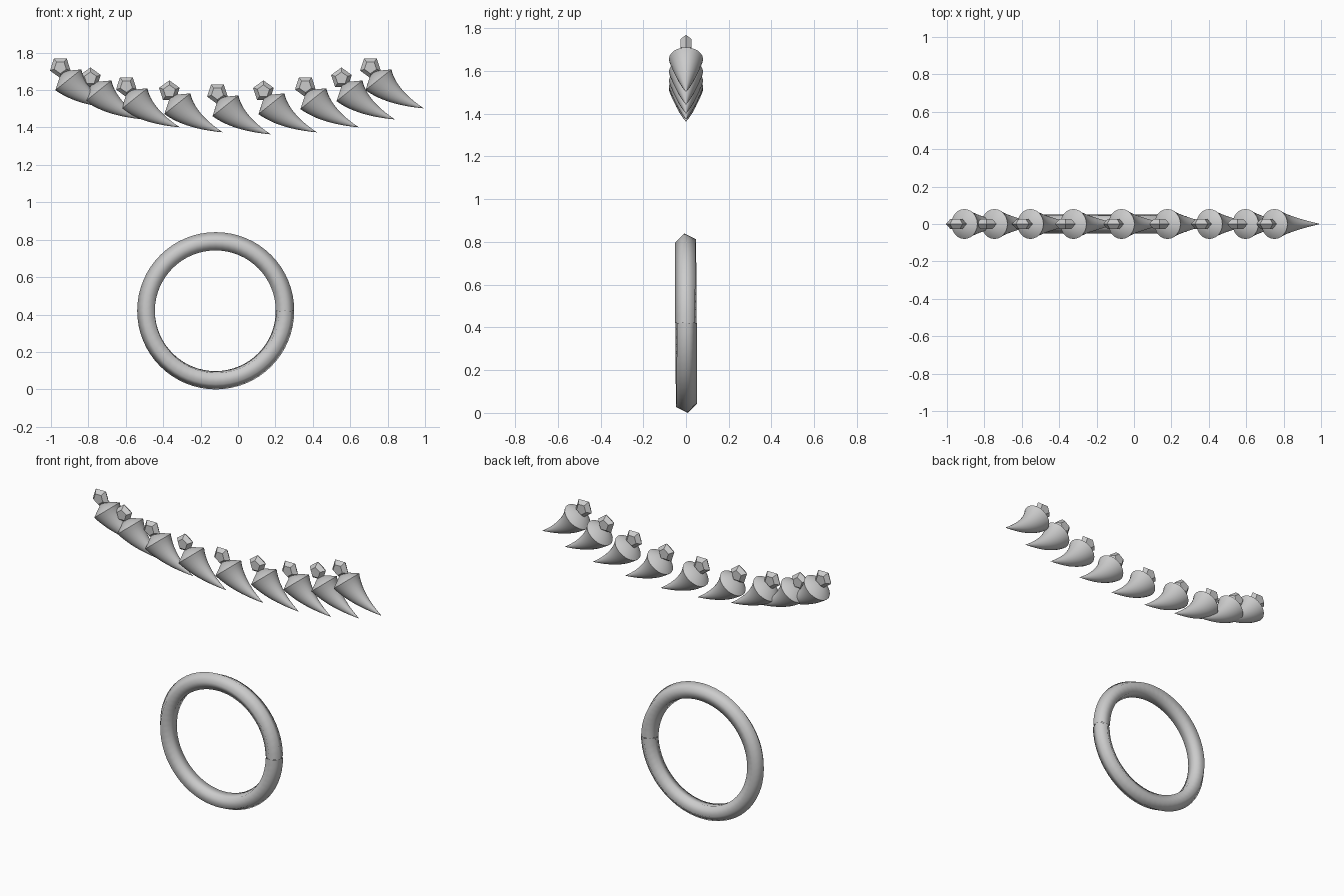
import bpy, math
from mathutils import Vector

cube = bpy.data.objects.get("Cube")
if cube:
    bpy.data.objects.remove(cube, do_unlink=True)

grey = bpy.data.materials.new("plain_grey")
grey.use_nodes = True
grey.diffuse_color = (0.6, 0.6, 0.6, 1)
grey.node_tree.nodes["Principled BSDF"].inputs["Base Color"].default_value = (0.6, 0.6, 0.6, 1)


def make(name, verts, faces, location, smooth_angle=None):
    mesh = bpy.data.meshes.new(name)
    mesh.from_pydata(verts, [], faces)
    mesh.materials.append(grey)
    obj = bpy.data.objects.new(name, mesh)
    bpy.context.collection.objects.link(obj)
    obj.location = location
    bpy.ops.object.select_all(action="DESELECT")
    obj.select_set(True)
    bpy.context.view_layer.objects.active = obj
    bpy.ops.object.mode_set(mode="EDIT")
    bpy.ops.mesh.select_all(action="SELECT")
    bpy.ops.mesh.normals_make_consistent(inside=False)
    bpy.ops.object.mode_set(mode="OBJECT")
    if smooth_angle:
        bpy.ops.object.shade_smooth_by_angle(angle=math.radians(smooth_angle))
    return obj


def bridge(rings, sides):
    """Quads joining successive rings of vertices."""
    return [(r * sides + i, r * sides + (i + 1) % sides,
             (r + 1) * sides + (i + 1) % sides, (r + 1) * sides + i)
            for r in range(rings - 1) for i in range(sides)]


# Claw: tapered sweep along a curved spine, with a shallow cone on its base
def claw(name, location, sides=24, rings=12):
    bend, tip = Vector((0.075, 0, -0.094)), Vector((0.243, 0, -0.153))
    side = Vector((0, 1, 0))
    verts = []
    for r in range(rings):
        t = r / rings
        centre = 2 * t * (1 - t) * bend + t * t * tip
        along = ((1 - t) * bend + t * (tip - bend)).normalized()
        across = side.cross(along)
        for i in range(sides):
            a = math.tau * i / sides
            verts.append(centre + (1 - t) * (0.089 * math.cos(a) * across
                                             + 0.08 * math.sin(a) * side))
    faces = bridge(rings, sides)
    verts += [tip, -0.058 * bend.normalized()]
    point, last = len(verts) - 2, (rings - 1) * sides
    for i in range(sides):
        j = (i + 1) % sides
        faces += [(last + i, last + j, point), (j, i, point + 1)]
    return make(name, verts, faces, location, 40)


# Stud: flattened pentagonal bead with a pointed rim
def stud(name, location, turn):
    verts = []
    for y, radius in ((-0.026, 0.034), (0, 0.058), (0.026, 0.034)):
        for i in range(5):
            a = turn + math.tau * i / 5
            verts.append((radius * math.cos(a), y, radius * math.sin(a)))
    faces = bridge(3, 5) + [tuple(range(5)), tuple(range(10, 15))]
    return make(name, verts, faces, location)


# Ring: five-sided tube that twists slightly, so its ends meet at a seam
def ring(name, location, steps=64):
    verts = []
    for s in range(steps + 1):
        t = math.tau * s / steps
        for i in range(5):
            a = math.tau * i / 5 + math.radians(-18 + 36 * s / steps)
            radius = 0.369 + 0.052 * math.cos(a)
            verts.append((radius * math.cos(t), 0.052 * math.sin(a), radius * math.sin(t)))
    return make(name, verts, bridge(steps + 1, 5), location, 80)


ring("ring", (-0.118, 0, 0.42))

# Arc of nine claws, each topped by a stud
arc = [(-0.907, 1.655), (-0.746, 1.596), (-0.554, 1.554), (-0.324, 1.527), (-0.067, 1.516),
       (0.179, 1.527), (0.403, 1.554), (0.596, 1.596), (0.751, 1.655)]
for n, (x, z) in enumerate(arc):
    claw(f"claw_{n + 1}", (x, 0, z))
    stud(f"stud_{n + 1}", (x - 0.043, 0, z + 0.067), math.radians(90 if n % 2 else -90))
